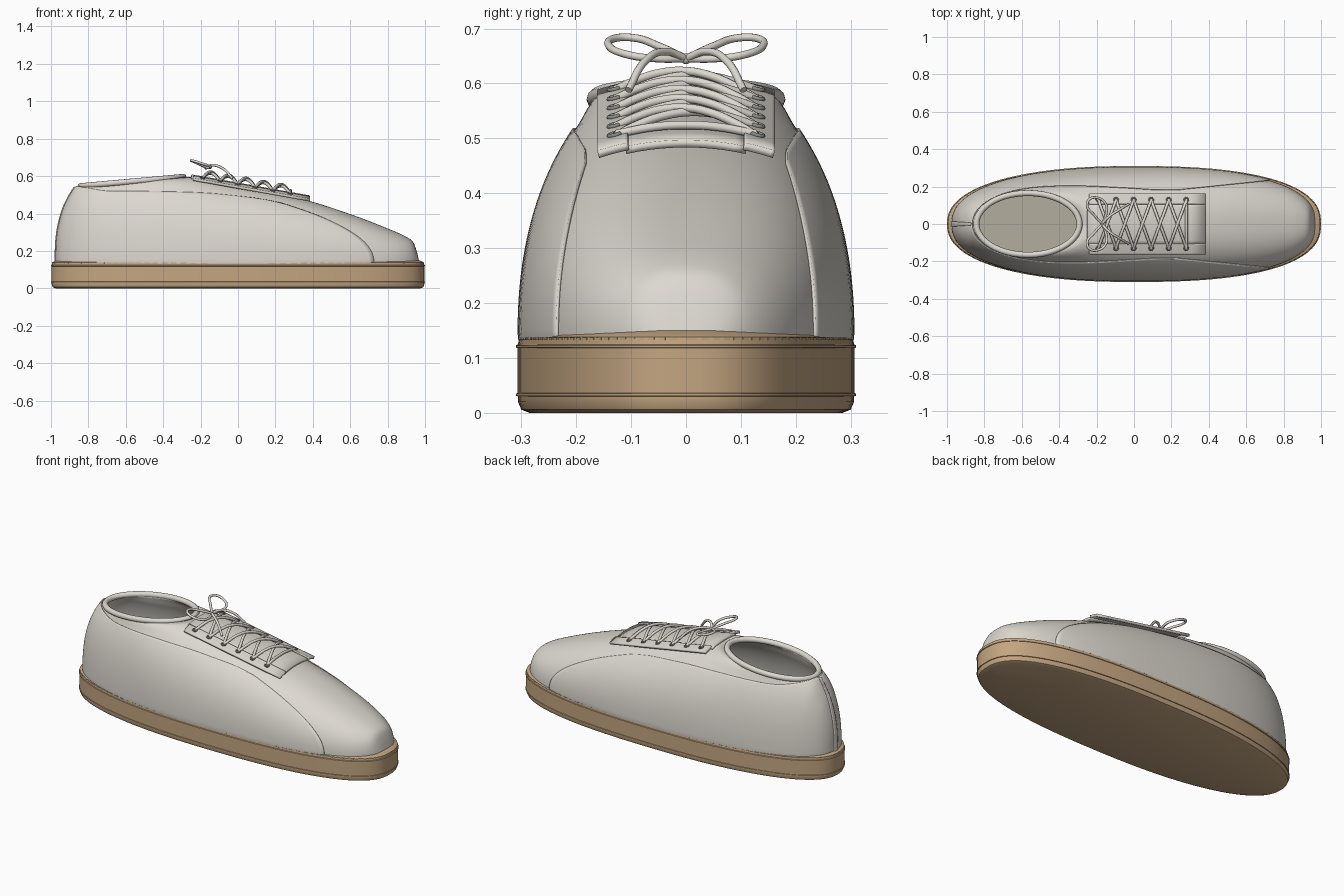
import bpy, bmesh, math
from mathutils import Vector
from math import sin, cos, pi, radians

if "Cube" in bpy.data.objects:
    bpy.data.objects.remove(bpy.data.objects["Cube"])


def material(name, rgb):
    m = bpy.data.materials.new(name)
    m.diffuse_color = (*rgb, 1)
    m.use_nodes = True
    m.node_tree.nodes["Principled BSDF"].inputs["Base Color"].default_value = m.diffuse_color
    return m


CANVAS = material("canvas", (0.72, 0.69, 0.63))
TAN = material("tan_rubber", (0.55, 0.38, 0.22))
LINING = material("lining", (0.45, 0.42, 0.34))
METAL = material("eyelet_metal", (0.25, 0.25, 0.24))


def interp(pts, x):
    """Monotone cubic interpolation through (x, value) points."""
    if x <= pts[0][0]:
        return pts[0][1]
    if x >= pts[-1][0]:
        return pts[-1][1]
    d = [(b[1] - a[1]) / (b[0] - a[0]) for a, b in zip(pts, pts[1:])]

    def tangent(i):
        if i == 0 or i == len(d):
            return d[min(i, len(d) - 1)]
        return 0 if d[i - 1] * d[i] <= 0 else 2 * d[i - 1] * d[i] / (d[i - 1] + d[i])
    i = max(k for k in range(len(d)) if pts[k][0] <= x)
    w = pts[i + 1][0] - pts[i][0]
    t = (x - pts[i][0]) / w
    return ((2*t**3 - 3*t*t + 1) * pts[i][1] + (t**3 - 2*t*t + t) * w * tangent(i)
            + (3*t*t - 2*t**3) * pts[i + 1][1] + (t**3 - t*t) * w * tangent(i + 1))


def power(v, e):
    return math.copysign(abs(v) ** e, v) if abs(v) > 1e-9 else 0.0


def outline(th, a, b):
    n = 2.5 if cos(th) > 0 else 2.3
    return a * power(cos(th), 2 / n), b * power(sin(th), 2 / n)


# shape of the upper: side silhouette, arched section, oval opening
A, B, Z0 = 0.972, 0.302, 0.13
SIDE = [(-0.972, 0.13), (-0.968, 0.25), (-0.95, 0.36), (-0.92, 0.45), (-0.86, 0.545),
        (-0.75, 0.605), (-0.565, 0.635), (-0.28, 0.605), (0, 0.555), (0.2, 0.513), (0.4, 0.462),
        (0.6, 0.397), (0.8, 0.32), (0.9, 0.275), (0.935, 0.25), (0.955, 0.2), (0.972, 0.13)]


def rim(th):
    x = -0.567 + 0.275 * cos(th)
    return Vector((x, 0.165 * sin(th), 0.545 + (x + 0.86) * 0.09))


def upper_point(th, s):
    o = rim(th)
    bx, by = outline(th, A, B)
    x, y = o.x + (bx - o.x) * s, o.y + (by - o.y) * s
    n = 2.5 if x > 0 else 2.3
    w = B * max(0, 1 - abs(x / A) ** n) ** (1 / n)
    u = min(1, abs(y) / w) if w > 1e-4 else 0
    z = Z0 + (interp(SIDE, x) - Z0) * max(0, 1 - u ** 2.4) ** (1 / 2.4)
    if s > 0.9999:
        z = Z0
    k = max(0, 1 - s / 0.25) ** 2
    return Vector((x, y, z + (o.z - z) * k))


def grid(name, rows, mat, thick=0, offset=1, closed=False, caps=False, angle=35):
    """Skin a list of point rows; optional thickness."""
    bm = bmesh.new()
    vs = [[bm.verts.new(p) for p in r] for r in rows]
    m = len(vs)
    for i in range(m if closed else m - 1):
        a, b = vs[i], vs[(i + 1) % m]
        for k in range(len(a) - 1):
            bm.faces.new((a[k], a[k + 1], b[k + 1], b[k]))
    if caps:
        bm.faces.new([r[0] for r in vs])
        bm.faces.new([r[-1] for r in vs])
        bmesh.ops.recalc_face_normals(bm, faces=bm.faces)
    me = bpy.data.meshes.new(name)
    bm.to_mesh(me)
    bm.free()
    ob = bpy.data.objects.new(name, me)
    bpy.context.collection.objects.link(ob)
    me.materials.append(mat)
    if thick:
        sol = ob.modifiers.new("thickness", "SOLIDIFY")
        sol.thickness, sol.offset = thick, offset
    bpy.ops.object.select_all(action='DESELECT')
    bpy.context.view_layer.objects.active = ob
    ob.select_set(True)
    bpy.ops.object.shade_smooth_by_angle(angle=radians(angle))
    return ob


def patch(name, th0, th1, n, start, thick, offset, closed=False):
    rows = []
    for i in range(n):
        th = th0 + (th1 - th0) * i / (n if closed else n - 1)
        s0 = start(abs(th))
        rows.append([upper_point(th, s0 + (1 - s0) * (1 - (1 - k / 40) ** 2.5))
                     for k in range(41)])
    return grid(name, rows, CANVAS, thick, offset, closed, angle=50)


def tube(name, pts, r, mat, cyclic=False):
    cu = bpy.data.curves.new(name, 'CURVE')
    cu.dimensions = '3D'
    cu.bevel_depth, cu.bevel_resolution, cu.resolution_u = r, 3, 8
    cu.use_fill_caps = True
    sp = cu.splines.new('BEZIER')
    sp.bezier_points.add(len(pts) - 1)
    for bp, p in zip(sp.bezier_points, pts):
        bp.co = p
        bp.handle_left_type = bp.handle_right_type = 'AUTO'
    sp.use_cyclic_u = cyclic
    cu.materials.append(mat)
    ob = bpy.data.objects.new(name, cu)
    bpy.context.collection.objects.link(ob)


# sole: (inset, height) profile swept round the outline
PROFILE = [(0.025, 0), (0.010, 0.006), (0.004, 0.02), (0.004, 0.03), (0, 0.031), (0, 0.035),
           (0.003, 0.036), (0.003, 0.118), (0, 0.119), (0, 0.123), (0.004, 0.125),
           (0.006, 0.138), (0.03, 0.15), (0.06, 0.15)]
rows = [[(*outline(2 * pi * i / 128, 1 - d, 0.31 - d), z) for d, z in PROFILE] for i in range(128)]
grid("sole", rows, TAN, closed=True, caps=True)

# stitching round the top of the sole
bm = bmesh.new()
for i in range(120):
    p, q = (Vector((*outline(2 * pi * (i + f) / 120, 0.994, 0.304), 0.135)) for f in (0, 0.6))
    side = (q - p).cross(Vector((0, 0, 1))).normalized() * 0.0015
    up = Vector((0, 0, 0.002))
    lo = [bm.verts.new(c - up) for c in (p - side, p + side, q + side, q - side)]
    hi = [bm.verts.new(v.co + 2 * up) for v in lo]
    bm.faces.new(hi)
    for k in range(4):
        bm.faces.new((lo[k], lo[k - 3], hi[k - 3], hi[k]))
bmesh.ops.recalc_face_normals(bm, faces=bm.faces)
me = bpy.data.meshes.new("sole_stitching")
bm.to_mesh(me)
bm.free()
me.materials.append(TAN)
bpy.context.collection.objects.link(bpy.data.objects.new("sole_stitching", me))

# upper body, raised side panels, heel strip, collar, insole
patch("upper", 0, 2 * pi, 128, lambda t: 0, 0.015, -1, True)
SEAM = [(46, 0.55), (50, 0.47), (57, 0.41), (68, 0.34), (90, 0.27), (135, 0.2), (180, 0.15)]
seam = lambda t: interp(SEAM, math.degrees(t))
patch("left_side_panel", radians(46), pi, 60, seam, 0.005, 1)
patch("right_side_panel", -pi, radians(-46), 60, seam, 0.005, 1)
patch("heel_strip", pi - 0.03, pi + 0.03, 5, lambda t: 0.2, 0.01, 1)
tube("collar", [rim(2 * pi * i / 32) for i in range(32)], 0.016, CANVAS, True)
rows = [[(*outline(2 * pi * i / 64, 0.93, 0.27), z) for z in (0.145, 0.165)] for i in range(64)]
grid("insole", rows, LINING, closed=True, caps=True)


# lacing area
def stay(x, y, up=0):
    return Vector((x, y, 0.562 - 0.178 * x - 1.0 * y * y + up))


def sheet(name, x0, x1, y0, y1, up, thick):
    rows = [[stay(x0 + (x1 - x0) * i / 8, y1 + (y0 - y1) * k / 10, up) for k in range(11)]
            for i in range(9)]
    grid(name, rows[::-1], CANVAS, thick, 0)


sheet("tongue", -0.25, 0.38, -0.11, 0.11, -0.004, 0.014)
ROWS = [-0.19 + 0.094 * i for i in range(6)]
for s, label in ((1, "left"), (-1, "right")):
    sheet(label + "_eyestay", -0.24, 0.385, min(s * .105, s * .16), max(s * .105, s * .16), 0.003, 0.014)
    for i, x in enumerate(ROWS):
        c = stay(x, 0.13 * s, 0.012)
        bpy.ops.mesh.primitive_torus_add(location=c, rotation=(-0.25 * s, 0.17, 0), major_radius=0.011,
                                         minor_radius=0.004, major_segments=20, minor_segments=8)
        ob = bpy.context.object
        ob.name = f"{label}_eyelet_{i}"
        ob.data.materials.append(METAL)
        bpy.ops.object.shade_smooth()
    # crossing laces
    for i in range(5):
        lift = 0.018 if s > 0 else 0.026
        pts = [stay(ROWS[i] + 0.094 * k / 6, s * (0.128 - 0.256 * k / 6),
                    0.009 + lift * sin(pi * k / 6)) for k in range(7)]
        tube(f"{label}_lace_{i}", pts, 0.008, CANVAS)
    # bow loop and hanging end
    knot = (-0.17, 0, 0.645)
    tube(label + "_bow_loop", [knot, (-0.215, 0.05 * s, 0.668), (-0.25, 0.095 * s, 0.683),
                               (-0.24, 0.13 * s, 0.682), (-0.195, 0.14 * s, 0.668),
                               (-0.15, 0.105 * s, 0.652), (-0.15, 0.05 * s, 0.645), knot], 0.007, CANVAS)
    tube(label + "_lace_end", [knot, (-0.14, 0.035 * s, 0.658), (-0.08, 0.075 * s, 0.64),
                               (-0.03, 0.105 * s, 0.588)], 0.007, CANVAS)
tube("front_lace_bar", [stay(ROWS[5], y, 0.012) for y in (-0.128, -0.06, 0, 0.06, 0.128)], 0.008, CANVAS)
bpy.ops.mesh.primitive_uv_sphere_add(radius=0.01, location=(-0.17, 0, 0.645), segments=16, ring_count=8)
bpy.context.object.name = "bow_knot"
bpy.context.object.data.materials.append(CANVAS)
bpy.ops.object.shade_smooth()
